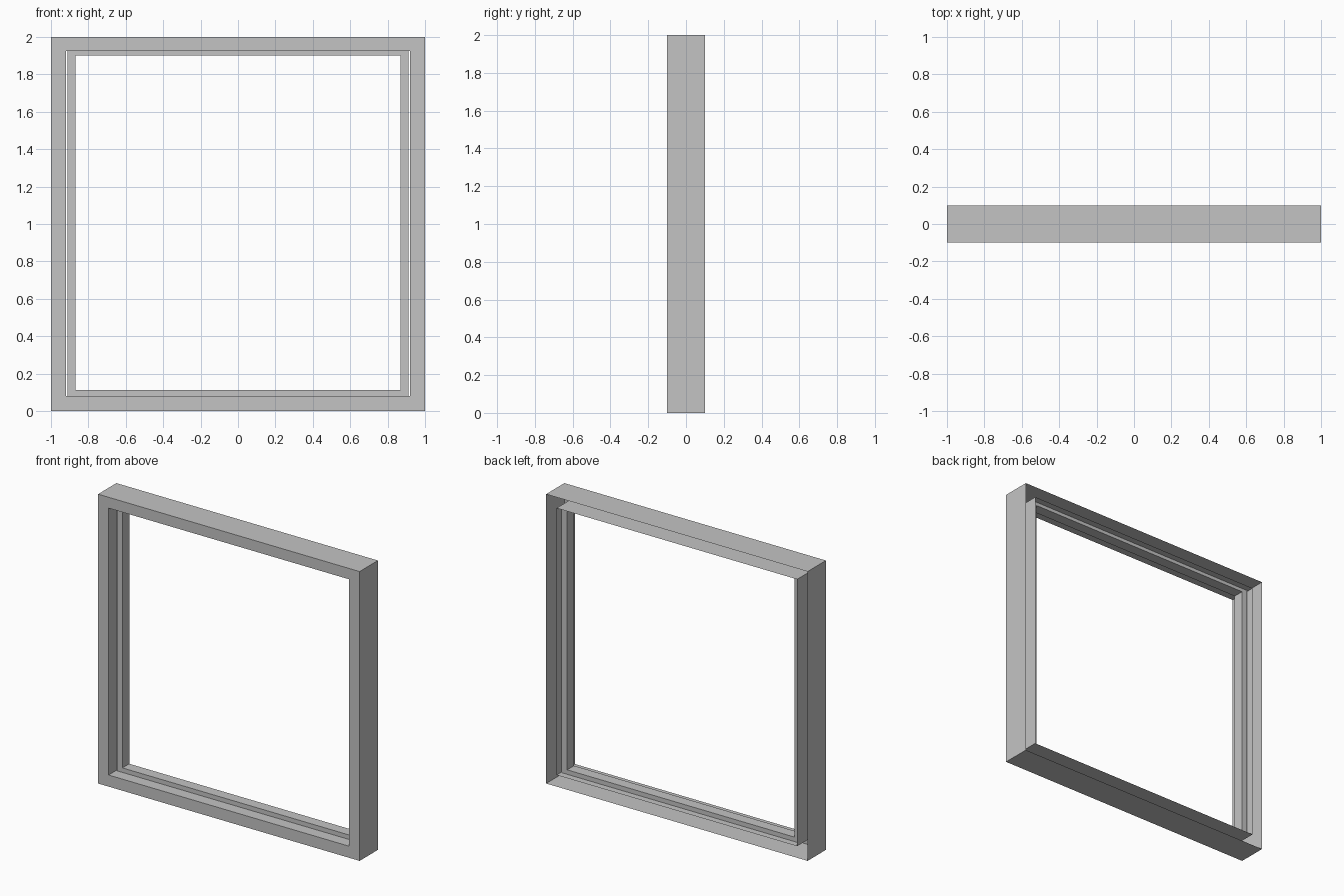
import bpy
import bmesh

cube = bpy.data.objects.get("Cube")
if cube:
    bpy.data.objects.remove(cube, do_unlink=True)

grey = bpy.data.materials.new("plain grey")
grey.use_nodes = True
colour = (0.55, 0.55, 0.55, 1)
grey.diffuse_color = colour
grey.node_tree.nodes["Principled BSDF"].inputs["Base Color"].default_value = colour


def ring(name, outlines, closed):
    """Join rectangular outlines (half width, bottom, top, depth) into a frame."""
    bm = bmesh.new()
    loops = [[bm.verts.new(p) for p in
              ((-w, y, low), (w, y, low), (w, y, high), (-w, y, high))]
             for w, low, high, y in outlines]
    pairs = list(zip(loops, loops[1:]))
    if closed:
        pairs.append((loops[-1], loops[0]))
    for a, b in pairs:
        for i in range(4):
            j = (i + 1) % 4
            bm.faces.new((a[i], a[j], b[j], b[i]))
    bmesh.ops.recalc_face_normals(bm, faces=bm.faces)
    mesh = bpy.data.meshes.new(name)
    bm.to_mesh(mesh)
    bm.free()
    mesh.materials.append(grey)
    obj = bpy.data.objects.new(name, mesh)
    bpy.context.collection.objects.link(obj)
    return obj


FRONT, BACK = -0.1, 0.1
SASH_FRONT, SASH_BACK = -0.02, 0.055
outer = (1.0, 0.0, 2.0)
opening = (0.92, 0.08, 1.925)
sash_outer = (0.912, 0.081, 1.924)
sash_inner = (0.87, 0.112, 1.9)

# Outer frame: a channel that is hollow and open at the back
ring("outer_frame",
     [(*outer, BACK), (*outer, FRONT), (*opening, FRONT), (*opening, BACK)],
     closed=False)

# Inner sash: a solid ring set inside the opening with a slim side gap
ring("inner_sash",
     [(*sash_outer, SASH_BACK), (*sash_outer, SASH_FRONT),
      (*sash_inner, SASH_FRONT), (*sash_inner, SASH_BACK)],
     closed=True)
